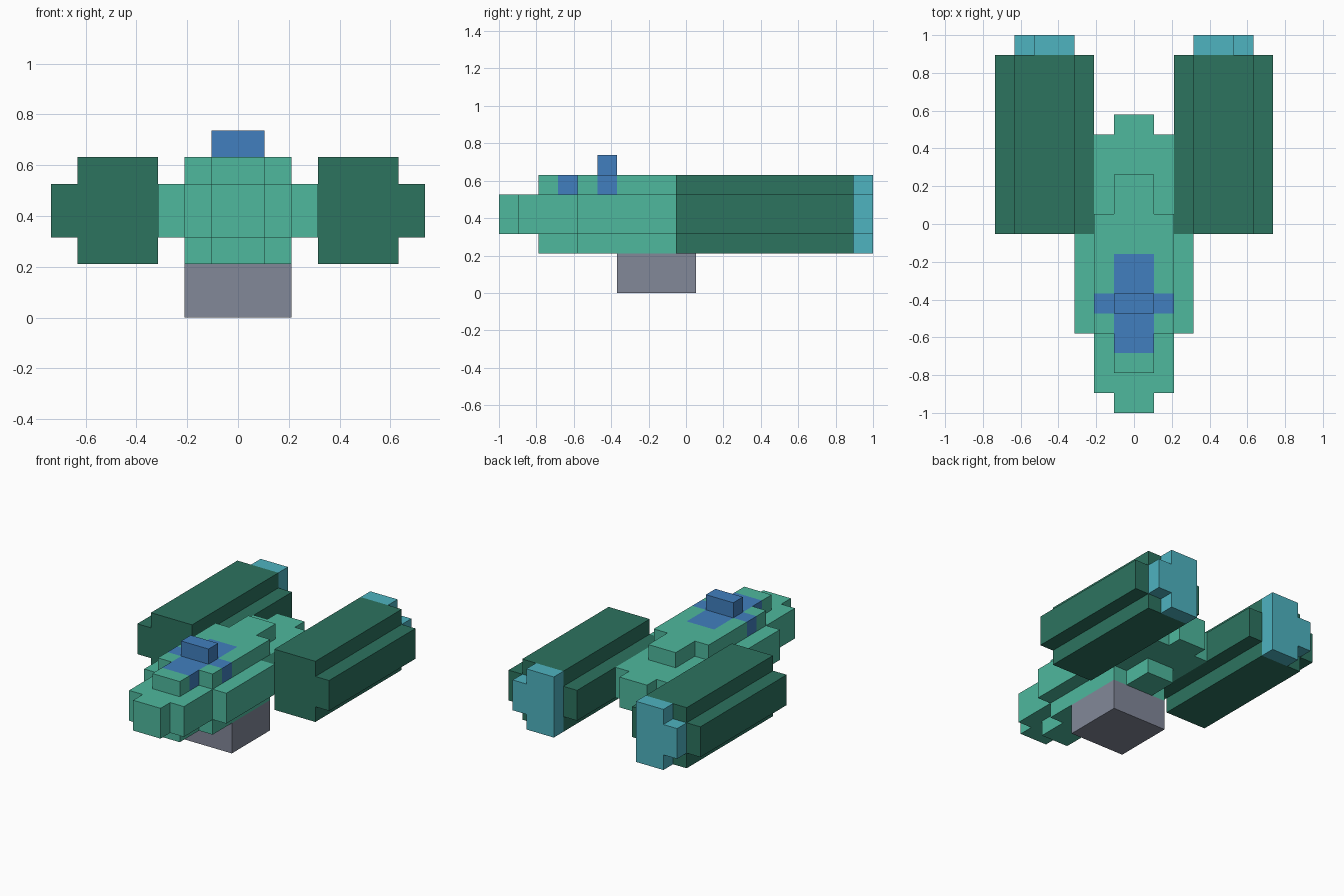
import bpy, bmesh

U = 2 / 19  # one block

if "Cube" in bpy.data.objects:
    bpy.data.objects.remove(bpy.data.objects["Cube"])


def material(name, rgb):
    lin = [((c / 255 + 0.055) / 1.055) ** 2.4 for c in rgb] + [1.0]
    m = bpy.data.materials.new(name)
    m.use_nodes = True
    m.diffuse_color = lin
    node = next(n for n in m.node_tree.nodes if n.type == "BSDF_PRINCIPLED")
    node.inputs["Base Color"].default_value = lin
    return m


GREEN = material("light green", (78, 184, 157))
DARK = material("dark green", (44, 115, 95))
CYAN = material("cyan", (78, 179, 192))
BLUE = material("blue", (65, 127, 191))
GREY = material("grey", (130, 136, 153))


def prism(name, outline, lo, hi, mat, axis="z"):
    """Extrude an outline in block units; y counts from the nose."""
    def place(a, b, h):
        x, y, z = (a, b, h) if axis == "z" else (a, h, b)
        return (x * U, y * U - 1, z * U)
    bm = bmesh.new()
    face = bm.faces.new([bm.verts.new(place(a, b, lo)) for a, b in outline])
    top = bmesh.ops.extrude_face_region(bm, geom=[face])["geom"]
    for v in top:
        if isinstance(v, bmesh.types.BMVert):
            v.co[2 if axis == "z" else 1] += (hi - lo) * U
    bmesh.ops.recalc_face_normals(bm, faces=bm.faces)
    mesh = bpy.data.meshes.new(name)
    bm.to_mesh(mesh)
    bm.free()
    mesh.materials.append(mat)
    obj = bpy.data.objects.new(name, mesh)
    bpy.context.collection.objects.link(obj)
    return obj


def both(half):
    """Close a right-hand half outline with its mirror image."""
    return half + [(-a, b) for a, b in reversed(half)]


def rect(x0, x1, y0, y1):
    return [(x0, y0), (x1, y0), (x1, y1), (x0, y1)]


# Hull: keel, main layer with side wings, and decks around the canopy
prism("keel", both([(1, 2), (1, 4), (2, 4), (2, 10), (1, 10), (1, 12)]), 2, 3, GREEN)
prism("main_hull", both([(1, 0), (1, 1), (2, 1), (2, 4), (3, 4), (3, 9),
                         (2, 9), (2, 14), (1, 14), (1, 15)]), 3, 5, GREEN)
prism("nose_deck", rect(-1, 1, 2, 3), 5, 6, GREEN)
prism("rear_deck", both([(1, 8), (1, 6), (2, 6), (2, 10), (1, 10), (1, 12)]), 5, 6, GREEN)

# Canopy cross with raised cabin
prism("canopy", both([(1, 3), (1, 5), (2, 5), (2, 6), (1, 6), (1, 8)]), 5, 6, BLUE)
prism("canopy_top", rect(-1, 1, 5, 6), 6, 7, BLUE)

# Belly box
prism("belly_box", rect(-2, 2, 6, 10), 0, 2, GREY)

# Engines, thrusters and front shoulders on both sides
ENGINE = [(3, 2), (6, 2), (6, 3), (7, 3), (7, 5), (6, 5),
          (6, 6), (3, 6), (3, 5), (2, 5), (2, 3), (3, 3)]
THRUSTER = [(3, 2), (5, 2), (5, 3), (6, 3), (6, 5), (5, 5), (5, 6), (3, 6)]
for side, s in (("left", 1), ("right", -1)):
    def flip(pts):
        return [(s * a, b) for a, b in pts]
    prism(side + "_engine", flip(ENGINE), 9, 18, DARK, "y")
    prism(side + "_thruster", flip(THRUSTER), 18, 19, CYAN, "y")
    prism(side + "_shoulder", flip(rect(1, 2, 4, 5)), 5, 6, GREEN)
